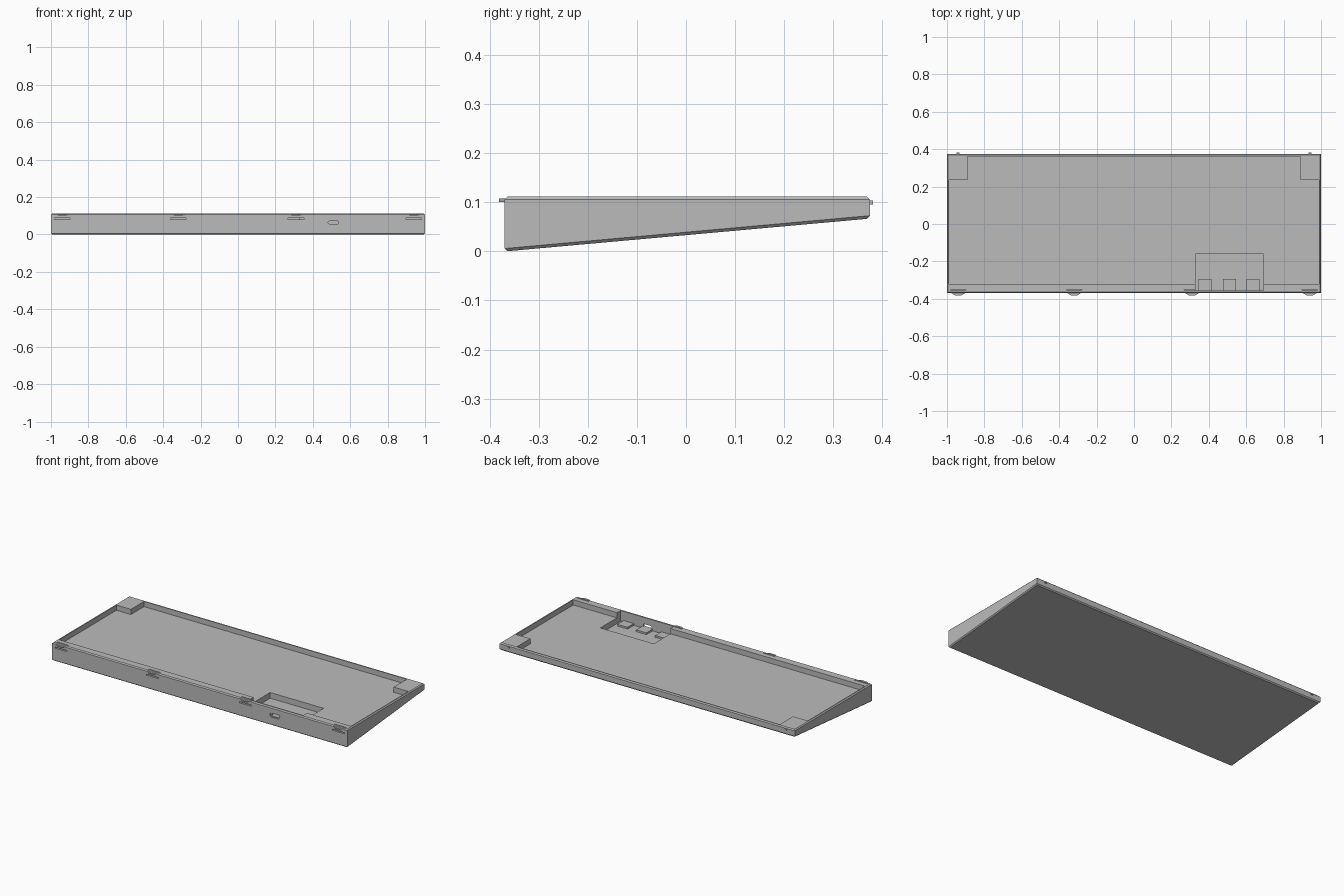
import bpy, bmesh, math

cube = bpy.data.objects.get("Cube")
if cube:
    bpy.data.objects.remove(cube, do_unlink=True)

grey = bpy.data.materials.new("case grey")
grey.use_nodes = True
COLOUR = (0.5, 0.5, 0.5, 1)
grey.diffuse_color = COLOUR
grey.node_tree.nodes["Principled BSDF"].inputs["Base Color"].default_value = COLOUR


def prism(name, outline, axis, low, high):
    """Extrude a 2D outline along an axis; the outline uses the other two axes in order."""
    def place(p, d):
        return {"x": (d, p[0], p[1]), "y": (p[0], d, p[1]), "z": (p[0], p[1], d)}[axis]
    bm = bmesh.new()
    face = bm.faces.new([bm.verts.new(place(p, low)) for p in outline])
    new = bmesh.ops.extrude_face_region(bm, geom=[face])["geom"]
    for v in new:
        if isinstance(v, bmesh.types.BMVert):
            v.co["xyz".index(axis)] = high
    bmesh.ops.recalc_face_normals(bm, faces=bm.faces[:])
    mesh = bpy.data.meshes.new(name)
    bm.to_mesh(mesh)
    bm.free()
    mesh.materials.append(grey)
    ob = bpy.data.objects.new(name, mesh)
    bpy.context.collection.objects.link(ob)
    return ob


def box(name, x, y, z):
    return prism(name, [(x[0], y[0]), (x[1], y[0]), (x[1], y[1]), (x[0], y[1])], "z", *z)


def stadium(cx, cz, half_w, r, steps=8):
    pts = []
    for side, start in ((1, -math.pi / 2), (-1, math.pi / 2)):
        for i in range(steps + 1):
            a = start + math.pi * i / steps
            pts.append((cx + side * (half_w - r) + r * math.cos(a), cz + r * math.sin(a)))
    return pts


def cut(target, cutter):
    mod = target.modifiers.new(cutter.name, "BOOLEAN")
    mod.operation = "DIFFERENCE"
    mod.solver = "EXACT"
    mod.object = cutter
    cutter.hide_render = True
    cutter.hide_viewport = True
    cutter.display_type = "WIRE"


TOP, FLOOR, FRONT, BACK = 0.112, 0.08, -0.37, 0.375

# Wedge-shaped case with chamfered top and bottom rims
case = prism("case", [(FRONT, 0), (BACK, 0.067), (BACK, TOP), (FRONT, TOP)], "x", -1, 1)
bm = bmesh.new()
bm.from_mesh(case.data)
rims = [e for e in bm.edges if abs(e.verts[0].co.z - e.verts[1].co.z) < 0.001
        or abs(e.verts[0].co.y - e.verts[1].co.y) > 0.1]
bmesh.ops.bevel(bm, geom=rims, offset=0.006, segments=1, affect="EDGES")
bm.to_mesh(case.data)
bm.free()

# Tray recess that leaves solid blocks in the two back corners
half = [(0.988, -0.32), (0.988, 0.235), (0.89, 0.235), (0.89, 0.362)]
tray = half + [(-x, y) for x, y in reversed(half)]
cut(case, prism("tray_cutter", tray, "z", FLOOR, 0.2))

# Deep connector pocket behind the front wall
cut(case, box("pocket_cutter", (0.33, 0.692), (-0.355, -0.16), (0.045, 0.2)))
for i, x in enumerate((0.345, 0.475, 0.602)):
    box(f"pocket_support_{i + 1}", (x, x + 0.07), (-0.356, -0.295), (0.04, 0.056))

# Cable port: shallow outer recess and a through hole
cut(case, prism("port_recess_cutter", stadium(0.51, 0.064, 0.036, 0.013), "y", -0.4, -0.364))
cut(case, prism("port_hole_cutter", stadium(0.51, 0.064, 0.028, 0.008), "y", -0.4, -0.34))

# Front snap clips: a slot below, a relief slit behind, and a wedge-nosed catch
for i, x in enumerate((-0.94, -0.32, 0.31, 0.94)):
    n = i + 1
    cut(case, box(f"clip_slot_cutter_{n}", (x - 0.042, x + 0.042), (-0.4, -0.35), (0.081, 0.088)))
    cut(case, box(f"clip_slit_cutter_{n}", (x - 0.042, x + 0.042), (-0.354, -0.35), (0.084, 0.2)))
    nose = [(x - 0.042, -0.366), (x - 0.018, -0.381), (x + 0.018, -0.381), (x + 0.042, -0.366)]
    prism(f"clip_catch_{n}", nose, "z", 0.101, 0.108)

# Small locating nubs on the back wall
for side, x in (("right", -0.94), ("left", 0.94)):
    box(f"back_nub_{side}", (x - 0.008, x + 0.008), (0.37, 0.381), (0.096, 0.104))
